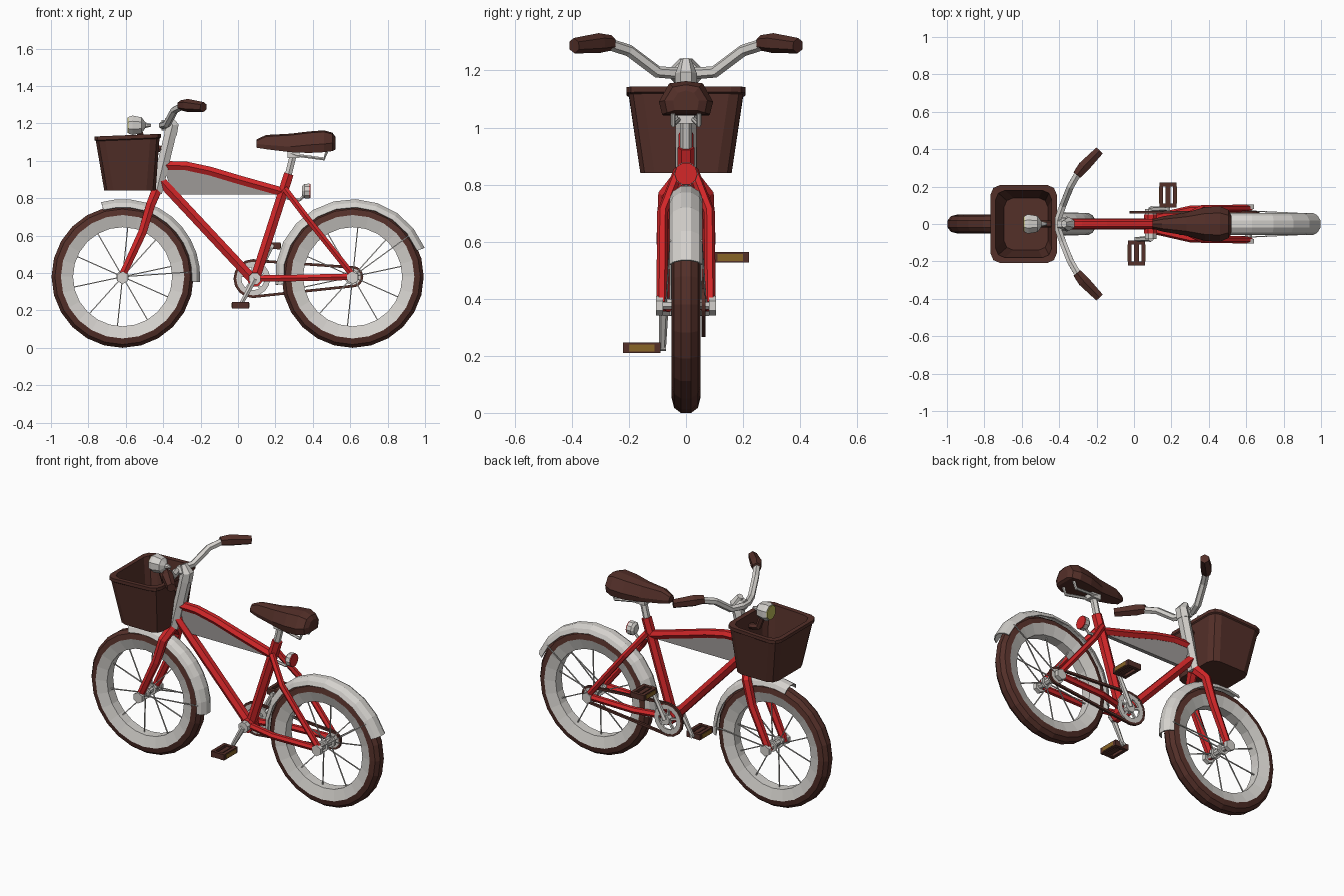
import bpy, bmesh, math
from mathutils import Vector

if "Cube" in bpy.data.objects:
    bpy.data.objects.remove(bpy.data.objects["Cube"])


def material(name, rgb):
    m = bpy.data.materials.new(name)
    m.diffuse_color = (*rgb, 1)
    m.use_nodes = True
    m.node_tree.nodes["Principled BSDF"].inputs["Base Color"].default_value = m.diffuse_color
    return m


BROWN = material("brown", (0.088, 0.029, 0.022))
WHITE = material("off white", (0.66, 0.64, 0.61))
RED = material("red", (0.66, 0.02, 0.022))
GREY = material("panel grey", (0.34, 0.32, 0.31))
AMBER = material("amber", (0.25, 0.13, 0.02))
LENS = material("lens yellow", (0.5, 0.48, 0.1))


def loft(name, rings, mats, ring_closed=True, loop=False, caps=True, rule=None):
    """Skin a list of equal point rings; rule(face centre) gives a material index."""
    bm = bmesh.new()
    vs = [[bm.verts.new(p) for p in r] for r in rings]
    n = len(vs[0])
    for i in range(len(vs) if loop else len(vs) - 1):
        a, b = vs[i], vs[(i + 1) % len(vs)]
        for j in range(n if ring_closed else n - 1):
            k = (j + 1) % n
            bm.faces.new((a[j], a[k], b[k], b[j]))
    if caps and not loop:
        bm.faces.new(vs[0][::-1])
        bm.faces.new(vs[-1])
    bmesh.ops.recalc_face_normals(bm, faces=bm.faces)
    if rule:
        for f in bm.faces:
            f.material_index = rule(f.calc_center_median())
    me = bpy.data.meshes.new(name)
    bm.to_mesh(me)
    bm.free()
    for m in mats:
        me.materials.append(m)
    ob = bpy.data.objects.new(name, me)
    bpy.context.collection.objects.link(ob)
    return ob


def tube(name, pts, r, mat, n=6, ref=(0, 1, 0), loop=False):
    """Tube along a path, with one radius or one per point."""
    pts = [Vector(p) for p in pts]
    ref, c = Vector(ref), len(pts)
    rs = r if isinstance(r, (list, tuple)) else [r] * c
    rings = []
    for i, p in enumerate(pts):
        a = pts[(i - 1) % c] if loop or i else p
        b = pts[(i + 1) % c] if loop or i < c - 1 else p
        u = ref.cross((b - a).normalized()).normalized()
        v = (b - a).normalized().cross(u)
        turn = [2 * math.pi * (k + 0.5) / n for k in range(n)]
        rings.append([p + rs[i] * (u * math.cos(t) + v * math.sin(t)) for t in turn])
    return loft(name, rings, [mat], loop=loop)


def lathe(name, prof, cx, cz, mats, a0=0, a1=360, n=24, closed=True, rule=None):
    """Turn an (r, y) profile about an axle along y."""
    full = a1 - a0 == 360
    rings = []
    for i in range(n if full else n + 1):
        t = math.radians(a0 + (a1 - a0) * i / n)
        rings.append([(cx + r * math.cos(t), y, cz + r * math.sin(t)) for r, y in prof])
    return loft(name, rings, mats, closed, full, closed, rule)


def box(name, x0, x1, y0, y1, z0, z1, mat):
    ring = lambda z: [(x0, y0, z), (x1, y0, z), (x1, y1, z), (x0, y1, z)]
    return loft(name, [ring(z0), ring(z1)], [mat])


# Wheels, fenders, hubs and spokes
AXLE = 0.38
for label, cx, a0, a1 in (("front", -0.617, -4, 106), ("rear", 0.613, 22, 186)):
    half = [(0.38, 0.018), (0.362, 0.042), (0.33, 0.05), (0.265, 0.03)]
    prof = half + [(r, -y) for r, y in reversed(half)]
    lathe(label + "_wheel", prof, cx, AXLE, [BROWN, WHITE],
          rule=lambda c, cx=cx: int(math.hypot(c.x - cx, c.z - AXLE) < 0.325))
    guard = [(0.372, 0.058), (0.397, 0.046), (0.415, 0.018)]
    fender = lathe(label + "_fender", guard + [(r, -y) for r, y in reversed(guard)],
                   cx, AXLE, [WHITE], a0, a1, 10, closed=False)
    fender.modifiers.new("thickness", "SOLIDIFY").thickness = 0.006
    tube(label + "_hub", [(cx, -0.1, AXLE), (cx, 0.1, AXLE)], 0.02, WHITE, 8, (0, 0, 1))
    for s in (-1, 1):
        tube(label + "_hub_flange", [(cx, s * 0.025, AXLE), (cx, s * 0.04, AXLE)],
             0.035, WHITE, 8, (0, 0, 1))
        tube(label + "_axle_nut", [(cx, s * 0.08, AXLE - 0.005), (cx, s * 0.105, AXLE - 0.005)],
             0.034, WHITE, 6, (0, 0, 1))
        # fender stay
        t = math.radians(a0 + 14 if label == "rear" else a0 + 8)
        tube(label + "_fender_stay", [(cx, s * 0.07, AXLE),
             (cx + 0.38 * math.cos(t), s * 0.055, AXLE + 0.38 * math.sin(t))], 0.004, WHITE, 4)
    for i in range(10):
        t = math.radians(36 * i + 12)
        tube(f"{label}_spoke_{i}", [(cx, 0.03 * (-1) ** i, AXLE),
             (cx + 0.27 * math.cos(t), 0, AXLE + 0.27 * math.sin(t))], 0.004, WHITE, 4)

# Main frame
top_line = [(-0.40, 0.975), (-0.28, 0.973), (-0.15, 0.945), (0.0, 0.9), (0.25, 0.83)]
tube("top_tube", [(x, 0, z) for x, z in top_line], 0.027, RED)
tube("down_tube", [(-0.42, 0, 0.9), (0.08, 0, 0.365)], 0.03, RED)
tube("seat_tube", [(0.272, 0, 0.93), (0.09, 0, 0.365)], 0.03, RED)
tube("bottom_bracket", [(0.09, -0.05, 0.365), (0.09, 0.05, 0.365)], 0.04, RED, 8, (0, 0, 1))
outline = top_line[:-1] + [(0.22, 0.835), (0.21, 0.82), (-0.35, 0.82)]
loft("tank_panel", [[(x, y, z) for x, z in outline] for y in (-0.012, 0.012)], [GREY])

# Paired stays and fork legs
for side, s in (("left", 1), ("right", -1)):
    tube(side + "_seat_stay", [(0.25, s * 0.025, 0.85), (0.36, s * 0.082, 0.705),
         (0.62, s * 0.085, 0.38)], 0.019, RED)
    tube(side + "_chain_stay", [(0.09, s * 0.03, 0.37), (0.3, s * 0.078, 0.373),
         (0.62, s * 0.085, 0.38)], 0.02, RED)
    tube(side + "_fork_leg", [(-0.44, s * 0.015, 0.83), (-0.467, s * 0.07, 0.765),
         (-0.51, s * 0.077, 0.62), (-0.628, s * 0.077, 0.365)], [0.03, 0.028, 0.026, 0.022], RED)

# Steering column and stem
tube("head_tube", [(-0.437, 0, 0.83), (-0.36, 0, 1.15)], 0.036, WHITE)
tube("stem", [(-0.362, 0, 1.14), (-0.35, 0, 1.19), (-0.375, 0, 1.235)],
     [0.04, 0.038, 0.02], WHITE)
tube("stem_clamp", [(-0.35, 0, 1.19), (-0.41, 0, 1.19)], 0.032, WHITE)

# Handlebar and grips
arm = [(-0.405, 0.03, 1.19), (-0.38, 0.1, 1.195), (-0.34, 0.2, 1.27), (-0.29, 0.285, 1.297)]
bar = [(x, -y, z) for x, y, z in reversed(arm)] + arm
tube("handlebar", bar, 0.021, WHITE, 6, (0, 0, 1))
for side, s in (("left", 1), ("right", -1)):
    tube(side + "_grip", [(-0.305, s * 0.262, 1.297), (-0.27, s * 0.305, 1.296),
         (-0.185, s * 0.392, 1.287)], [0.027, 0.035, 0.027], BROWN, 6, (0, 0, 1))


# Basket: outer shell, rim, inner wall and floor
def rounded(x0, x1, h, z, c=0.05, lean=0.0):
    q = c * 0.3
    pts = [(x0 + c, -h), (x1 - c, -h), (x1 - q, -h + q), (x1, -h + c), (x1, h - c),
           (x1 - q, h - q), (x1 - c, h), (x0 + c, h), (x0 + q, h - q), (x0, h - c),
           (x0, -h + c), (x0 + q, -h + q)]
    return [(x, y, z + lean * (x - x0)) for x, y in pts]


loft("basket", [rounded(-0.715, -0.44, 0.16, 0.84),
                rounded(-0.76, -0.42, 0.2, 1.105, lean=0.04),
                rounded(-0.767, -0.413, 0.208, 1.11, lean=0.04),
                rounded(-0.767, -0.413, 0.208, 1.13, lean=0.04),
                rounded(-0.74, -0.44, 0.18, 1.13, lean=0.04),
                rounded(-0.695, -0.46, 0.14, 0.86)], [BROWN])

# Headlamp on a bracket
tube("headlamp", [(-0.585, 0, 1.19), (-0.565, 0, 1.19), (-0.515, 0, 1.19), (-0.495, 0, 1.19),
     (-0.465, 0, 1.19)], [0.048, 0.056, 0.046, 0.016, 0.008], WHITE, 8)
tube("headlamp_lens", [(-0.59, 0, 1.19), (-0.584, 0, 1.19)], 0.044, LENS, 8)
tube("lamp_bracket", [(-0.53, 0, 1.16), (-0.5, 0, 1.08), (-0.4, 0, 1.06)], 0.02, BROWN)

# Saddle: sections of x, half width, underside, shoulder and crown heights
sections = [(0.1, 0.025, 1.07, 1.09, 1.115), (0.15, 0.04, 1.062, 1.085, 1.138),
            (0.28, 0.062, 1.046, 1.075, 1.145), (0.38, 0.09, 1.042, 1.085, 1.157),
            (0.46, 0.095, 1.046, 1.09, 1.163), (0.505, 0.075, 1.052, 1.095, 1.15),
            (0.52, 0.045, 1.06, 1.095, 1.13)]
loft("saddle", [[(x, -0.88 * w, a), (x, -w, b), (x, -0.62 * w, c - 0.008), (x, 0, c),
                 (x, 0.62 * w, c - 0.008), (x, w, b), (x, 0.88 * w, a)]
                for x, w, a, b, c in sections], [BROWN])
tube("seat_post", [(0.263, 0, 0.9), (0.3, 0, 1.05)], 0.021, WHITE)
box("seat_clamp", 0.265, 0.33, -0.03, 0.03, 1.015, 1.05, WHITE)
for s in (-1, 1):
    tube("saddle_rail", [(0.27, s * 0.02, 1.045), (0.31, s * 0.025, 1.03),
         (0.46, s * 0.045, 1.01), (0.475, s * 0.045, 1.05)], 0.009, WHITE)

# Tail light
tube("tail_light", [(0.342, 0, 0.838), (0.355, 0, 0.838), (0.382, 0, 0.838)],
     [0.026, 0.04, 0.042], WHITE, 10)
tube("tail_light_lens", [(0.38, 0, 0.838), (0.388, 0, 0.838)], 0.04, RED, 10)
tube("tail_light_arm", [(0.355, 0, 0.815), (0.33, 0, 0.79), (0.26, 0, 0.8)], 0.009, WHITE)

# Drivetrain: chainring, sprocket and chain on the left side
CX, CZ, CY = 0.08, 0.37, 0.062
lathe("chainring", [(0.062, CY - 0.006), (0.092, CY - 0.006), (0.092, CY + 0.006),
                    (0.062, CY + 0.006)], CX, CZ, [WHITE], n=16)
for i in range(5):
    t = math.radians(72 * i + 20)
    tube(f"chainring_arm_{i}", [(CX, CY, CZ),
         (CX + 0.07 * math.cos(t), CY, CZ + 0.07 * math.sin(t))], 0.009, WHITE, 4)
tube("sprocket", [(0.613, CY - 0.008, AXLE), (0.613, CY + 0.006, AXLE)], 0.045, WHITE, 10, (0, 0, 1))
chain = []
for x, z, r, start in ((CX, CZ, 0.097, 90), (0.613, AXLE, 0.05, -90)):
    for i in range(9):
        t = math.radians(start + 22.5 * i)
        chain.append((x + r * math.cos(t), CY, z + r * math.sin(t)))
tube("chain", chain, 0.01, BROWN, 4, loop=True)

# Cranks and pedals
for side, s, px, pz in (("right", -1, 0.013, 0.228), ("left", 1, 0.182, 0.545)):
    tube(side + "_crank", [(CX + 0.01, s * 0.045, CZ), (CX + 0.01, s * 0.08, CZ)], 0.033, WHITE, 8, (0, 0, 1))
    tube(side + "_crank_arm", [(CX + 0.01, s * 0.078, CZ), (px, s * 0.082, pz)],
         [0.017, 0.012], WHITE)
    tube(side + "_pedal_axle", [(px, s * 0.07, pz), (px, s * 0.2, pz)], 0.011, WHITE, 6, (0, 0, 1))
    for e in (-1, 1):
        box(side + "_pedal_rail", px + e * 0.036 - 0.01, px + e * 0.036 + 0.01,
            s * 0.155 - 0.066, s * 0.155 + 0.066, pz - 0.018, pz + 0.018, BROWN)
        y = s * 0.155 + e * 0.056
        box(side + "_pedal_end", px - 0.03, px + 0.03, y - 0.01, y + 0.01,
            pz - 0.017, pz + 0.017, BROWN)
        # amber reflector plates on the outer rails
        x = px + e * 0.047
        box(side + "_pedal_reflector", x - 0.002, x + 0.002,
            s * 0.155 - 0.045, s * 0.155 + 0.045, pz - 0.012, pz + 0.012, AMBER)
    box(side + "_pedal_core", px - 0.014, px + 0.014, s * 0.155 - 0.05, s * 0.155 + 0.05,
        pz - 0.012, pz + 0.012, BROWN)
